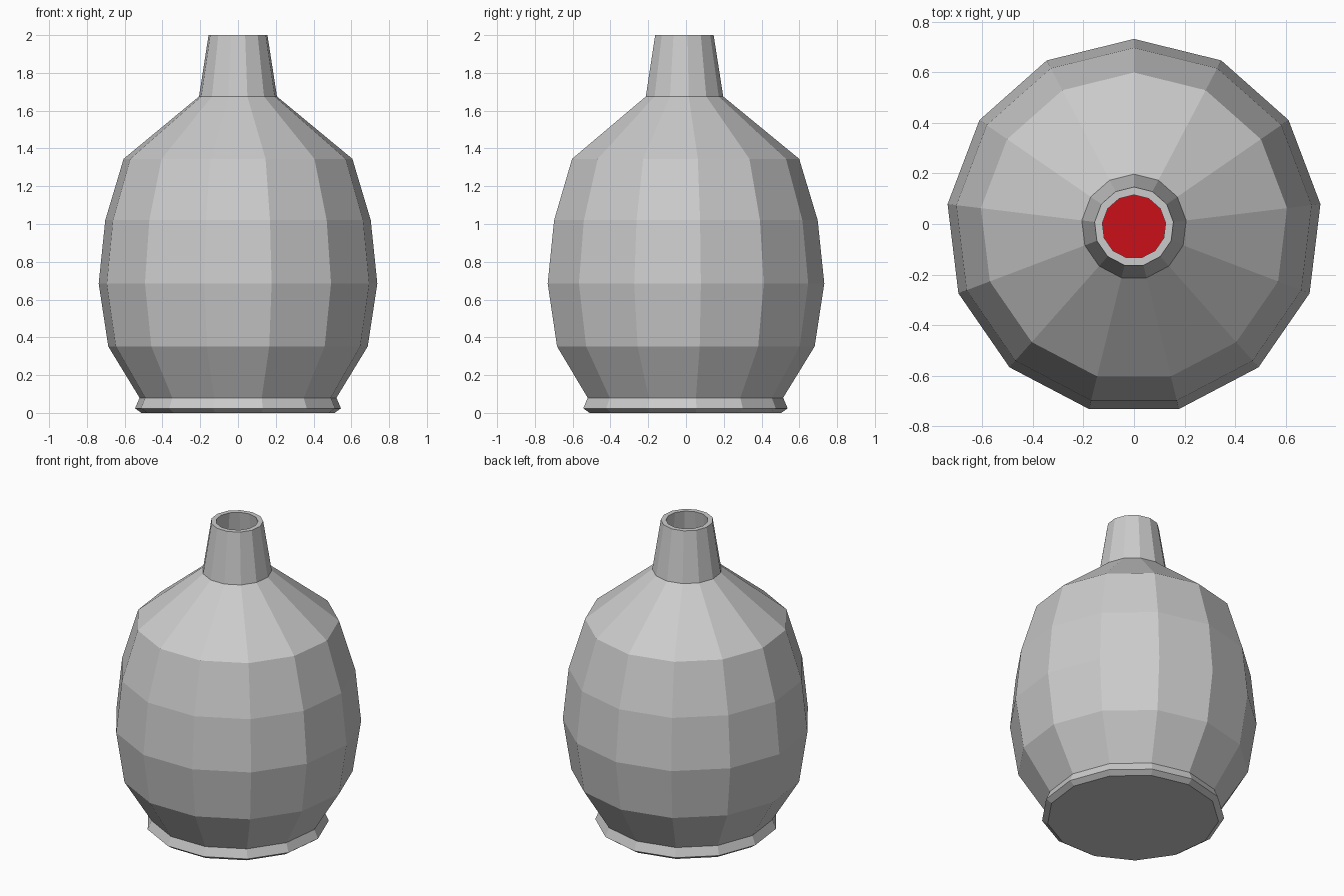
import bpy, bmesh
from math import cos, sin, pi, tau

if "Cube" in bpy.data.objects:
    bpy.data.objects.remove(bpy.data.objects["Cube"])

SIDES = 13
# shift so the odd-sided outline is centred on y = 0
Y_OFF = -0.743 * (1 - cos(pi / SIDES)) / 2


def lathe(name, profile):
    """Revolve (radius, z) points with flat faces; cap both ends unless closed."""
    closed = profile[0] == profile[-1]
    pts = profile[:-1] if closed else profile
    bm = bmesh.new()
    rings = [[bm.verts.new((r * cos(pi / 2 + tau * i / SIDES),
                            r * sin(pi / 2 + tau * i / SIDES) + Y_OFF, z))
              for i in range(SIDES)] for r, z in pts]
    for a, b in zip(rings, rings[1:]):
        for i in range(SIDES):
            j = (i + 1) % SIDES
            bm.faces.new((a[i], a[j], b[j], b[i]))
    bm.faces.new(rings[0][::-1])
    bm.faces.new(rings[-1])
    bmesh.ops.recalc_face_normals(bm, faces=bm.faces)
    mesh = bpy.data.meshes.new(name)
    bm.to_mesh(mesh)
    bm.free()
    obj = bpy.data.objects.new(name, mesh)
    bpy.context.collection.objects.link(obj)
    return obj


# Bottle: foot, belly, shoulder and neck outside, then back down the inner wall
outer = [(0.515, 0), (0.549, 0.024), (0.525, 0.08), (0.692, 0.352),
         (0.743, 0.685), (0.708, 1.02), (0.61, 1.345), (0.208, 1.675),
         (0.157, 2.0)]
inner = [(0.126, 2.0), (0.175, 1.66), (0.58, 1.325), (0.677, 1.015),
         (0.712, 0.685), (0.662, 0.36), (0.50, 0.09)]
lathe("bottle", outer + inner)

# Red contents seen through the mouth
liquid = lathe("liquid", [(0.49, 0.10), (0.652, 0.362), (0.702, 0.685),
                          (0.667, 1.013), (0.61, 1.2)])
red = bpy.data.materials.new("red_liquid")
red.diffuse_color = (0.6, 0.005, 0.01, 1)
red.use_nodes = True
red.node_tree.nodes["Principled BSDF"].inputs["Base Color"].default_value = red.diffuse_color
liquid.data.materials.append(red)
